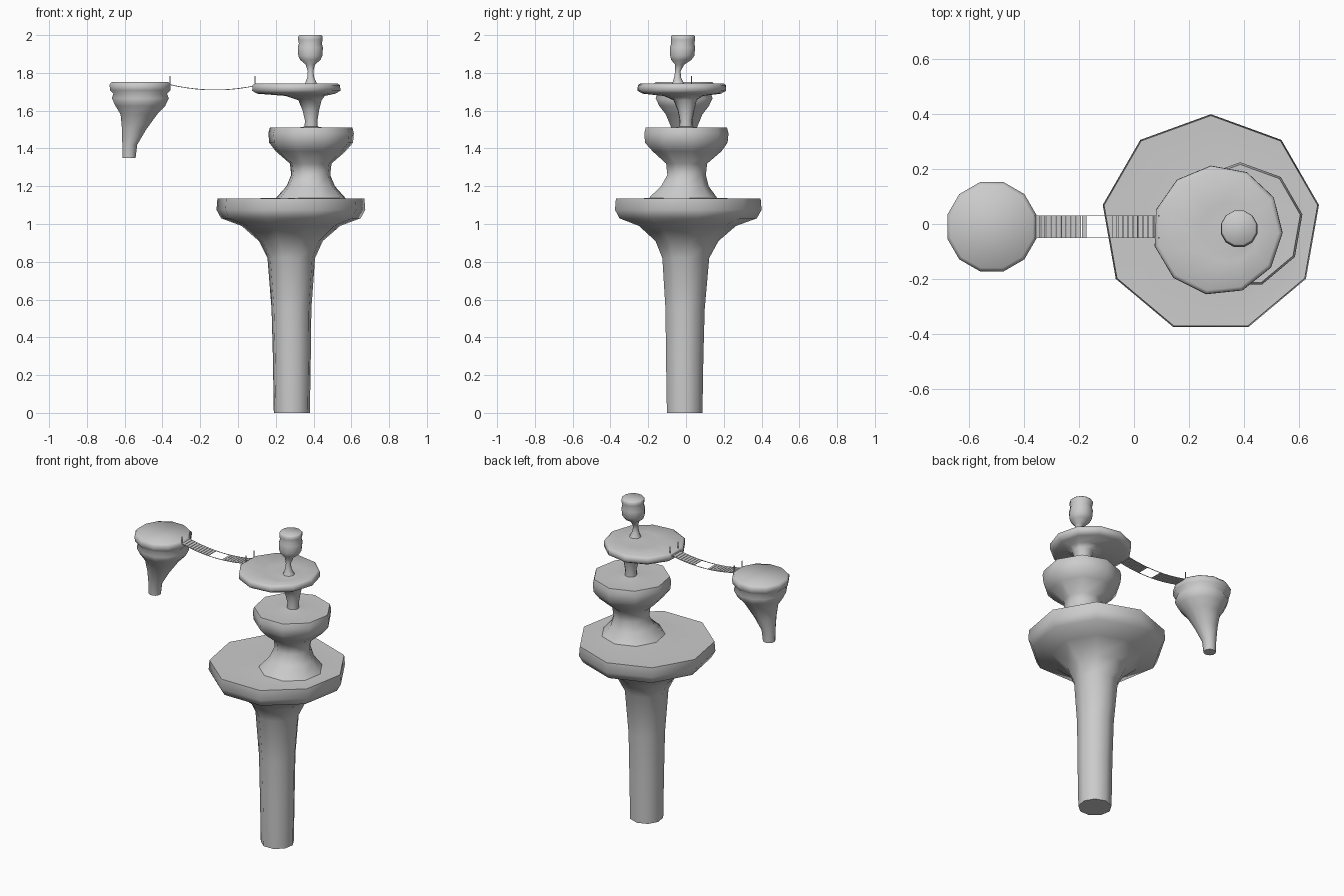
import bpy, bmesh, math


def finish(name, bm, angle=None):
    bmesh.ops.recalc_face_normals(bm, faces=bm.faces)
    mesh = bpy.data.meshes.new(name)
    bm.to_mesh(mesh)
    bm.free()
    ob = bpy.data.objects.new(name, mesh)
    bpy.context.collection.objects.link(ob)
    if angle:
        bpy.ops.object.select_all(action='DESELECT')
        ob.select_set(True)
        bpy.context.view_layer.objects.active = ob
        bpy.ops.object.shade_smooth_by_angle(angle=math.radians(angle))
    return ob


def loft(name, sides, start, rings):
    """Skin a stack of polygon rings given as (x, y, z, radius)."""
    bm = bmesh.new()
    loops = []
    for cx, cy, z, r in rings:
        loops.append([bm.verts.new((cx + r * math.cos(math.radians(start + 360 * i / sides)),
                                    cy + r * math.sin(math.radians(start + 360 * i / sides)), z))
                      for i in range(sides)])
    for a, b in zip(loops, loops[1:]):
        for i in range(sides):
            j = (i + 1) % sides
            bm.faces.new((a[i], a[j], b[j], b[i]))
    bm.faces.new(loops[0][::-1])
    bm.faces.new(loops[-1])
    return finish(name, bm, 65)


# Tall trunk flaring into the wide lower terrace
loft("trunk_and_lower_terrace", 9, 90, [
    (.285, -.01, 0, .097), (.285, -.01, .3, .102), (.283, -.008, .55, .107),
    (.282, -.005, .82, .128), (.28, 0, .91, .172), (.28, 0, .99, .265),
    (.28, 0, 1.03, .375), (.28, 0, 1.075, .4), (.28, 0, 1.135, .395),
    (.30, 0, 1.132, .30), (.36, -.01, 1.138, .20)])

# Waisted middle terrace
loft("middle_terrace", 9, 90, [
    (.385, -.02, 1.12, .20), (.385, -.02, 1.145, .18), (.385, -.01, 1.20, .13),
    (.385, 0, 1.26, .105), (.385, 0, 1.32, .112), (.385, 0, 1.385, .188),
    (.387, -.005, 1.43, .225), (.387, -.005, 1.48, .23), (.387, -.005, 1.51, .222),
    (.387, 0, 1.505, .10), (.387, 0, 1.515, .04)])

# Stem flaring into the thin upper plate
loft("upper_plate", 11, 96, [
    (.387, 0, 1.50, .036), (.387, 0, 1.55, .034), (.385, 0, 1.60, .044),
    (.38, -.005, 1.655, .062), (.355, -.015, 1.678, .105), (.305, -.023, 1.69, .21),
    (.305, -.023, 1.705, .237), (.305, -.023, 1.735, .236), (.305, -.023, 1.744, .222),
    (.345, -.03, 1.735, .11), (.385, -.04, 1.742, .045)])

# Slim stalk with the little tower on top
loft("top_tower", 12, 15, [
    (.386, -.042, 1.73, .038), (.386, -.042, 1.75, .03), (.385, -.045, 1.775, .019),
    (.384, -.043, 1.81, .015), (.383, -.033, 1.845, .026), (.383, -.025, 1.868, .055),
    (.383, -.02, 1.89, .066), (.383, -.018, 1.935, .069), (.383, -.017, 1.955, .063),
    (.383, -.016, 1.975, .067), (.383, -.016, 1.993, .067), (.383, -.016, 2, .06)])

# Floating island
loft("floating_island", 12, 15, [
    (-.577, -.01, 1.35, .036), (-.573, -.01, 1.42, .041), (-.55, -.01, 1.50, .066),
    (-.525, -.01, 1.58, .10), (-.517, -.01, 1.625, .136), (-.517, -.01, 1.665, .156),
    (-.518, -.01, 1.69, .147), (-.518, -.01, 1.708, .165), (-.518, -.01, 1.738, .168),
    (-.518, -.01, 1.752, .155)])

# Rope bridge: sagging curve shared by planks and ropes
X0, X1, YC, HALF = -.36, .09, -.01, .04


def sag(x):
    t = (x - X0) / (X1 - X0)
    return 1.738 - .006 * t - .1 * t * (1 - t)


def box(bm, x, y, z, size, tilt=0):
    sx, sy, sz = size
    c, s = math.cos(tilt), math.sin(tilt)
    geom = bmesh.ops.create_cube(bm, size=1)
    for v in geom['verts']:
        a, b, d = v.co.x * sx, v.co.y * sy, v.co.z * sz
        v.co = (x + a * c - d * s, y + b, z + a * s + d * c)


def slope(x):
    return math.atan2(sag(x + .001) - sag(x - .001), .002)


# Planks, with a gap where some are missing
bm = bmesh.new()
count = 24
for i in range(count):
    x = X0 + (i + .5) * (X1 - X0) / count
    if not -.18 < x < -.08:
        box(bm, x, YC, sag(x), (.0165, 2 * HALF, .004), slope(x))
finish("bridge_planks", bm)

# Two ropes and four posts
for side, y in (("front", YC - HALF), ("back", YC + HALF)):
    bm = bmesh.new()
    segs = 24
    step = (X1 - X0) / segs
    for i in range(segs):
        x = X0 + (i + .5) * step
        box(bm, x, y, sag(x), (step * 1.04, .003, .003), slope(x))
    finish(side + "_rope", bm)
    for end, x in (("island", X0), ("plate", X1)):
        bm = bmesh.new()
        bmesh.ops.create_cone(bm, cap_ends=True, segments=8, radius1=.003, radius2=.003, depth=.06)
        bmesh.ops.translate(bm, verts=bm.verts, vec=(x, y, 1.753))
        finish(end + "_" + side + "_post", bm, 40)
